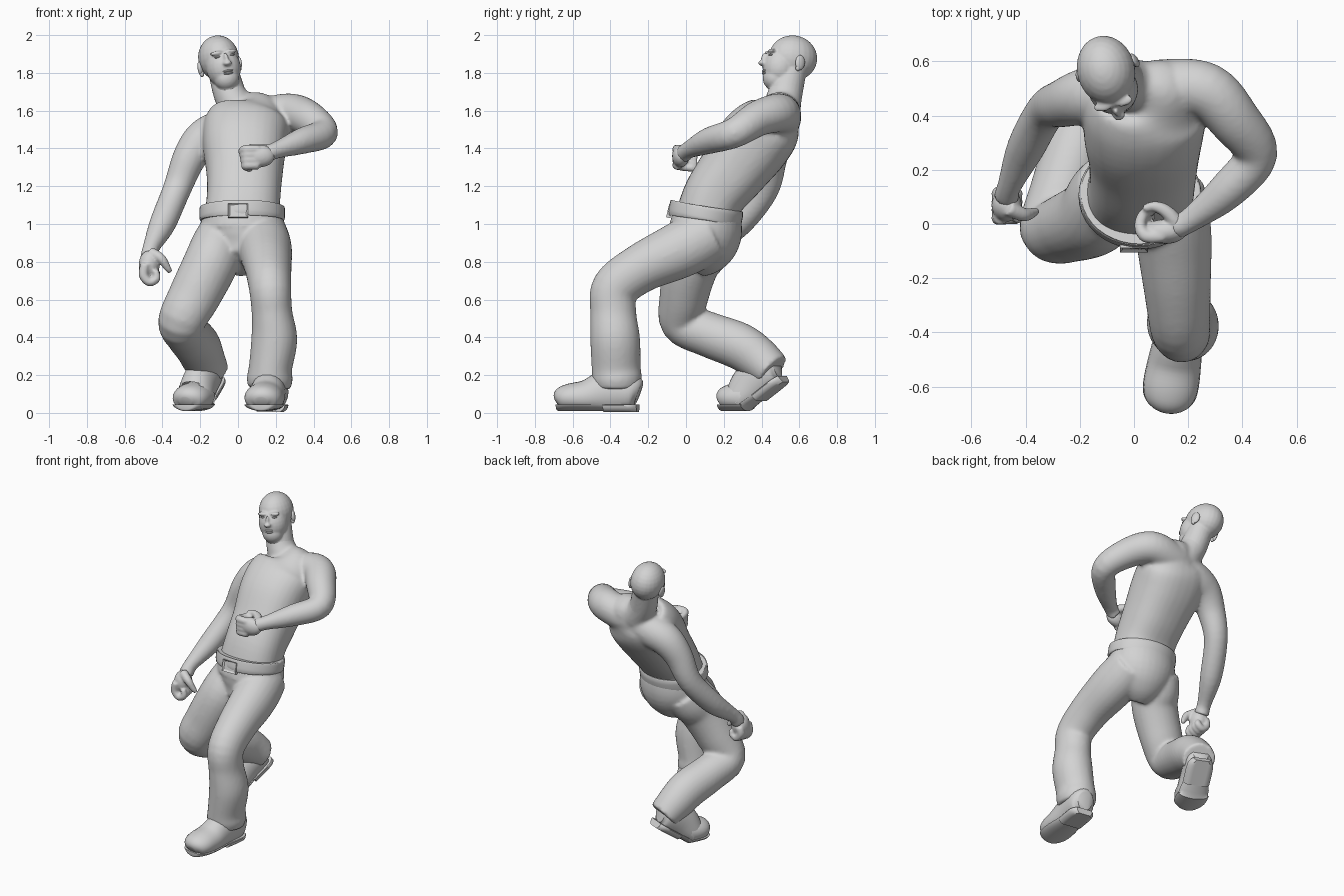
import bpy
import bmesh
import math
from mathutils import Matrix, Vector

old = bpy.data.objects.get("Cube")
if old:
    bpy.data.objects.remove(old, do_unlink=True)

GREY = (0.65, 0.65, 0.65, 1)
grey = bpy.data.materials.new("plain grey")
grey.use_nodes = True
grey.diffuse_color = GREY
grey.node_tree.nodes["Principled BSDF"].inputs["Base Color"].default_value = GREY


def smooth_path(points, steps=5):
    """Catmull-Rom through points of (x, y, z, width, depth)."""
    pts = [Vector(list(p) + [p[-1]] * (5 - len(p))) for p in points]
    pts = [pts[0]] + pts + [pts[-1]]
    out = []
    for a, b, c, d in zip(pts, pts[1:], pts[2:], pts[3:]):
        for i in range(steps):
            t = i / steps
            out.append(b + (c - a) * (t / 2) + (a * 2 - b * 5 + c * 4 - d) * (t * t / 2)
                       + (b * 3 - a - c * 3 + d) * (t ** 3 / 2))
    return out + [pts[-1]]


def rounded(value, power):
    return math.copysign(abs(value) ** power, value)


def loft(bm, points, sides=24, power=1):
    """Closed tube carried along a path without twist; a power below 1 makes it boxier."""
    path = smooth_path(points)
    rings = []
    side = None
    for i, p in enumerate(path):
        ahead, behind = path[min(i + 1, len(path) - 1)], path[max(i - 1, 0)]
        t = (Vector(ahead[:3]) - Vector(behind[:3])).normalized()
        if side is None:
            side = Vector((0, 0, 1)) if abs(t.x) > 0.8 else Vector((1, 0, 0))
        side = (side - t * side.dot(t)).normalized()
        up = t.cross(side)
        ring = []
        for k in range(sides):
            a = math.tau * k / sides
            ring.append(bm.verts.new(Vector(p[:3]) + side * (p[3] * rounded(math.cos(a), power))
                                     + up * (p[4] * rounded(math.sin(a), power))))
        rings.append(ring)
    for r, s in zip(rings, rings[1:]):
        for k in range(sides):
            n = (k + 1) % sides
            bm.faces.new((r[k], r[n], s[n], s[k]))
    bm.faces.new(rings[0][::-1])
    bm.faces.new(rings[-1])
    return [v for r in rings for v in r]


def ball(bm, centre, radii, frame=Matrix()):
    m = frame @ Matrix.Translation(centre) @ Matrix.Diagonal((*radii, 1))
    bmesh.ops.create_uvsphere(bm, u_segments=24, v_segments=14, radius=1, matrix=m)


def finish(bm, name, voxel=0, angle=45, rounds=5):
    bmesh.ops.recalc_face_normals(bm, faces=bm.faces)
    mesh = bpy.data.meshes.new(name)
    bm.to_mesh(mesh)
    bm.free()
    obj = bpy.data.objects.new(name, mesh)
    bpy.context.collection.objects.link(obj)
    mesh.materials.append(grey)
    bpy.ops.object.select_all(action="DESELECT")
    obj.select_set(True)
    bpy.context.view_layer.objects.active = obj
    if voxel:
        mesh.shade_smooth()
        remesh = obj.modifiers.new("fuse", "REMESH")
        remesh.mode = "VOXEL"
        remesh.voxel_size = voxel
        remesh.use_smooth_shade = True
        soften = obj.modifiers.new("soften", "SMOOTH")
        soften.factor = 0.5
        soften.iterations = rounds
    else:
        bpy.ops.object.shade_smooth_by_angle(angle=math.radians(angle))


# Head frame: tilted and turned a little to the model's left
up = Vector((-0.18, 0.08, 0.98)).normalized()
back = Vector((-0.25, 0.96, 0))
back = (back - up * back.dot(up)).normalized()
head = Matrix((back.cross(up), back, up)).transposed().to_4x4()
head.translation = (-0.093, 0.545, 1.852)

# Torso and arms fused into one skin
bm = bmesh.new()
loft(bm, [(.02, .1, 1.02, .2, .16), (.03, .15, 1.15, .195, .165), (.035, .245, 1.28, .203, .182),
          (.035, .35, 1.42, .222, .198), (.045, .44, 1.52, .222, .18),
          (.055, .495, 1.59, .16, .125), (.01, .53, 1.65, .06, .06)], 32, .85)
loft(bm, [(.02, .5, 1.58, .105), (-.045, .525, 1.69, .086, .092), (-.08, .56, 1.82, .08)])
loft(bm, [(.04, .49, 1.53, .1), (-.08, .485, 1.495, .11), (-.18, .47, 1.45, .105),
          (-.257, .447, 1.35, .09), (-.325, .415, 1.18, .075), (-.4, .28, 1.0, .07),
          (-.46, .14, .875, .045), (-.47, .1, .82, .05)])
loft(bm, [(.0, .49, 1.54, .1), (.13, .505, 1.56, .105), (.27, .49, 1.588, .104),
          (.37, .385, 1.56, .095), (.45, .255, 1.482, .08), (.34, .12, 1.44, .07),
          (.2, .01, 1.39, .045), (.15, -.01, 1.37, .05)])
finish(bm, "torso_and_arms", 0.011, rounds=8)

# Head and neck
bm = bmesh.new()
loft(bm, [(-.015, .515, 1.62, .085, .09), (-.05, .53, 1.71, .084, .09), (-.08, .56, 1.82, .08)])
ball(bm, (0, .02, .03), (.107, .13, .12), head)
ball(bm, (0, -.045, -.03), (.092, .094, .108), head)
ball(bm, (0, -.07, -.09), (.068, .064, .066), head)
ball(bm, (0, -.146, -.018), (.024, .022, .014), head)
ball(bm, (0, -.134, .005), (.012, .02, .035), head)
for s in (-1, 1):
    ball(bm, (s * .038, -.108, .045), (.038, .02, .012), head)
finish(bm, "head", 0.007, rounds=4)

# Ears, eyes and lips
for s, side in ((-1, "right"), (1, "left")):
    bm = bmesh.new()
    tilt = head @ Matrix.Translation((s * .105, .035, -.01)) @ Matrix.Rotation(s * .3, 4, "Z")
    ball(bm, (0, 0, 0), (.014, .028, .04), tilt)
    ball(bm, (-s * .004, -.008, -.028), (.012, .014, .018), tilt)
    finish(bm, side + "_ear")
    bm = bmesh.new()
    ball(bm, (s * .038, -.112, .024), (.017, .012, .006), head)
    finish(bm, side + "_eye")
bm = bmesh.new()
for z, w in ((-.058, .03), (-.07, .026)):
    ball(bm, (0, -.124, z), (w, .018, .008), head)
finish(bm, "lips")

# Left hand: fist in front of the belly, fingers stacked in height
bm = bmesh.new()
ball(bm, (.115, -.028, 1.36), (.08, .046, .06))
for i in range(4):
    z, q = 1.395 - .028 * i, .008 * i
    loft(bm, [(.11, -.045, z, .024), (.045, -.045, z, .025), (.022 + q, -.005, z - .01, .022),
              (.04 + q, .04, z - .014, .02), (.075, .045, z - .014, .014)], 12)
loft(bm, [(.16, .0, 1.39, .03), (.12, .045, 1.4, .026), (.075, .065, 1.405, .02),
          (.035, .055, 1.4, .014)], 12)
finish(bm, "left_hand", 0.007)

# Right hand: hanging, fingers stacked from front to back
bm = bmesh.new()
ball(bm, (-.47, .07, .785), (.056, .062, .075))
for i in range(4):
    y, q = .022 + .03 * i, .006 * i
    loft(bm, [(-.49, y, .79, .026), (-.5, y, .73 + q, .026), (-.468, y, .693 + q, .024),
              (-.432, y, .712 + q, .022), (-.436, y, .755, .016)], 12)
loft(bm, [(-.465, .06, .85, .03), (-.41, .035, .82, .026), (-.378, .04, .775, .02),
          (-.358, .05, .745, .013)], 12)
finish(bm, "right_hand", 0.007)

# Trousers: hips and both bent legs fused, with a flared hem
bm = bmesh.new()
loft(bm, [(.02, .11, 1.07, .21, .178), (.025, .1, .95, .22, .195), (.015, .06, .86, .17, .17),
          (.0, .01, .79, .09, .11)], 32)
loft(bm, [(.125, .13, .95, .135, .145), (.135, .04, .9, .143, .152), (.147, -.06, .85, .14, .148),
          (.16, -.24, .765, .124, .13), (.17, -.375, .66, .112, .125),
          (.18, -.385, .53, .108, .122), (.192, -.375, .39, .122, .132),
          (.172, -.37, .24, .115, .13), (.168, -.365, .18, .122, .132),
          (.165, -.365, .13, .112, .12)])
loft(bm, [(-.08, .13, .95, .13, .145), (-.11, .09, .88, .14, .155), (-.145, .03, .79, .145, .148),
          (-.23, -.01, .62, .138, .13), (-.3, -.02, .48, .125, .115),
          (-.265, .12, .415, .12, .12), (-.215, .28, .355, .12, .125),
          (-.185, .38, .29, .113, .117), (-.15, .46, .22, .105, .1)])
finish(bm, "trousers", 0.011, rounds=8)

# Belt and buckle
bm = bmesh.new()
loft(bm, [(.022, .096, 1.02, .218, .188), (.022, .098, 1.03, .226, .196),
          (.022, .11, 1.082, .226, .196), (.022, .112, 1.092, .218, .188)], 40)
finish(bm, "belt", angle=35)
bm = bmesh.new()
lean = Matrix.Rotation(-.23, 4, "X")
bmesh.ops.create_cube(bm, size=1, matrix=Matrix.Translation((.0, -.086, 1.07)) @ lean
                      @ Matrix.Diagonal((.105, .022, .075, 1)))
bm.normal_update()
front = min(bm.faces, key=lambda f: f.calc_center_median().y)
bmesh.ops.inset_region(bm, faces=[front], thickness=.014)
bmesh.ops.translate(bm, verts=front.verts, vec=(0, .008, 0))
finish(bm, "belt_buckle", angle=30)


# Shoes: heel at the origin, toe towards -y, bent at the ball when the heel is up
def shoe(side, place, turn, lift):
    frame = Matrix.Translation(place) @ Matrix.Rotation(turn, 4, "Z")
    upper = [(0, .01, .1, .05, .06), (0, -.03, .11, .083, .1), (0, -.16, .11, .09, .115),
             (0, -.27, .085, .1, .09), (0, -.36, .08, .1, .075), (0, -.41, .07, .078, .06),
             (0, -.43, .06, .035, .025)]
    heel = [(0, .005, .04, .055, .05), (0, -.04, .04, .084, .05), (0, -.17, .04, .086, .05)]
    tread = [(0, -.16, .05, .082, .04), (0, -.27, .05, .1, .04), (0, -.37, .05, .1, .04),
             (0, -.42, .05, .07, .04), (0, -.43, .05, .035, .03)]
    joint = Vector((0, -.27, 0))
    for part, pts, low, high in (("shoe", upper, .03, 1), ("shoe_heel", heel, .005, .045),
                                 ("shoe_sole", tread, .01, .045)):
        bm = bmesh.new()
        for v in loft(bm, pts):
            v.co.z = min(max(v.co.z, low), high)
            if v.co.y > joint.y:
                v.co = Matrix.Rotation(lift, 3, "X") @ (v.co - joint) + joint
            v.co = frame @ v.co
        finish(bm, f"{side}_{part}", angle=40)


shoe("left", (.19, -.26, 0), -.16, 0)
shoe("right", (-.1, .575, 0), -.43, .62)
